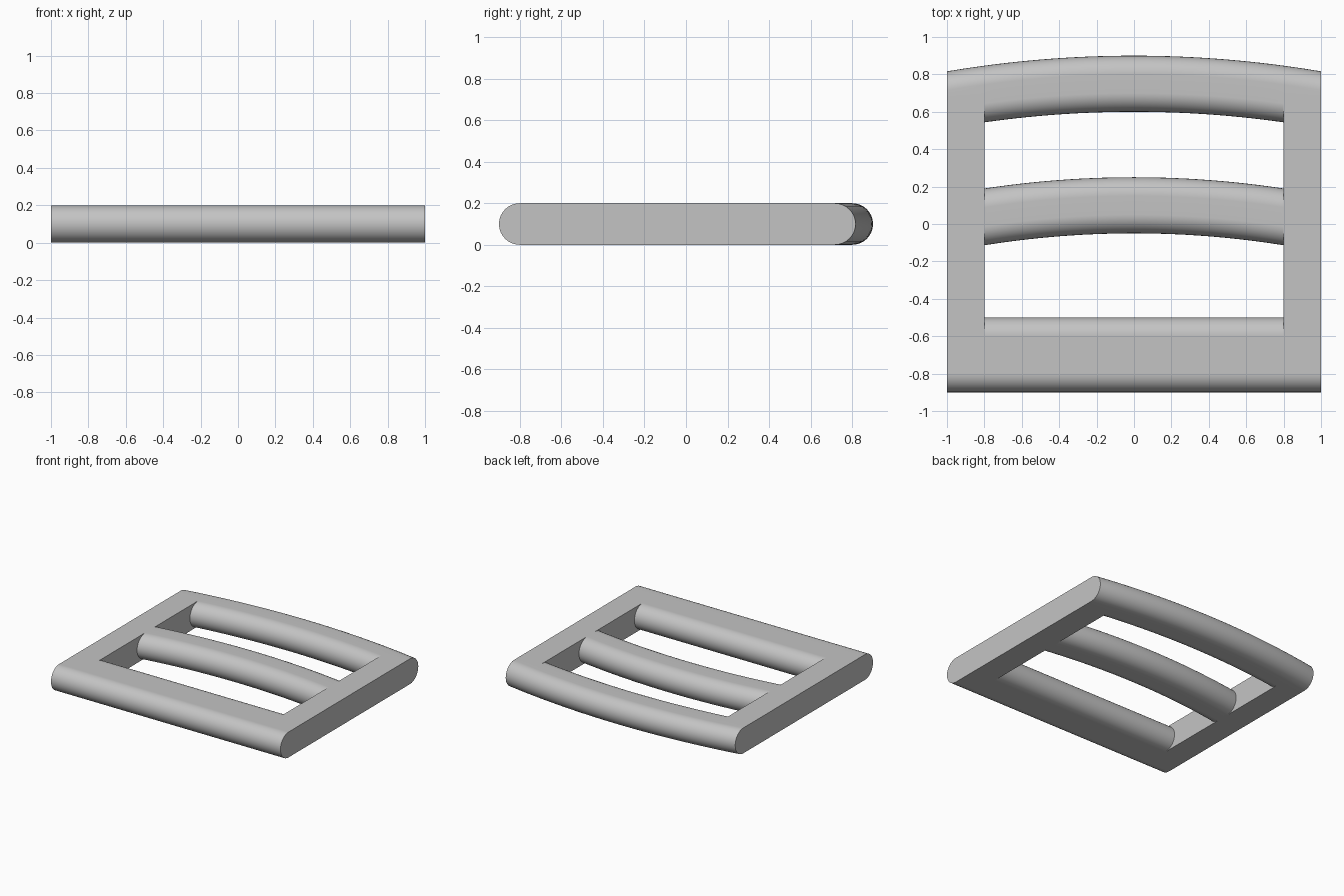
import bpy
import bmesh
from math import sin, cos, pi, sqrt

old = bpy.data.objects.get("Cube")
if old:
    bpy.data.objects.remove(old, do_unlink=True)

HALF = 1.0       # half width of the frame
RAIL = 0.2       # width of each side rail
R = 0.1          # edge radius, half the thickness
ARC = 6.0        # outer radius of the curved back bar
BACK = 0.9       # back edge at the middle

grey = bpy.data.materials.new("satin_grey")
grey.use_nodes = True
colour = (0.55, 0.55, 0.55, 1)
grey.diffuse_color = colour
grey.node_tree.nodes["Principled BSDF"].inputs["Base Color"].default_value = colour


def finish(bm, name):
    bmesh.ops.recalc_face_normals(bm, faces=bm.faces)
    mesh = bpy.data.meshes.new(name)
    bm.to_mesh(mesh)
    bm.free()
    mesh.materials.append(grey)
    obj = bpy.data.objects.new(name, mesh)
    bpy.context.collection.objects.link(obj)
    return obj


def bar(name, y0, y1, half, curved, steps):
    """Round-edged bar swept along x, straight or bowed about one centre."""
    n = 16
    section = [(y1 - R + R * cos(a), R + R * sin(a))
               for a in (-pi / 2 + pi * i / n for i in range(n + 1))]
    section += [(y0 + R - R * cos(a), R - R * sin(a))
                for a in (-pi / 2 + pi * i / n for i in range(n + 1))]
    bm = bmesh.new()
    rings = []
    for s in range(steps + 1):
        x = half * (2 * s / steps - 1)
        ring = []
        for y, z in section:
            if curved:
                rad = ARC - BACK + y
                y = sqrt(rad * rad - x * x) - ARC + BACK
            ring.append(bm.verts.new((x, y, z)))
        rings.append(ring)
    for a, b in zip(rings, rings[1:]):
        for i in range(len(a)):
            j = (i + 1) % len(a)
            bm.faces.new((a[i], a[j], b[j], b[i]))
    bm.faces.new(rings[0])
    bm.faces.new(rings[-1])
    return finish(bm, name)


def rail(name, side):
    """Flat side rail reaching into the front and back bars."""
    bm = bmesh.new()
    bmesh.ops.create_cube(bm, size=1)
    y0, y1 = -0.75, 0.68
    for v in bm.verts:
        v.co = (side * (HALF - RAIL / 2) + v.co.x * RAIL,
                (y0 + y1) / 2 + v.co.y * (y1 - y0),
                R + v.co.z * 2 * R)
    return finish(bm, name)


# Cross bars and side rails
frame = bar("buckle_frame", -0.9, -0.5, HALF, False, 1)
parts = [
    rail("left_rail", 1),
    rail("right_rail", -1),
    bar("back_bar", 0.6, BACK, HALF, True, 32),
    bar("middle_bar", -0.05, 0.25, HALF - RAIL / 2, True, 32),
]

# Fuse everything into one solid frame
bpy.context.view_layer.objects.active = frame
frame.select_set(True)
for part in parts:
    mod = frame.modifiers.new("fuse", 'BOOLEAN')
    mod.operation = 'UNION'
    mod.solver = 'EXACT'
    mod.object = part
    bpy.ops.object.modifier_apply(modifier=mod.name)
    bpy.data.objects.remove(part, do_unlink=True)

# Smooth round edges, with flat tops and sharp ends
bpy.ops.object.shade_smooth_by_angle(angle=pi / 6)
weighted = frame.modifiers.new("flat_tops", 'WEIGHTED_NORMAL')
weighted.keep_sharp = True
